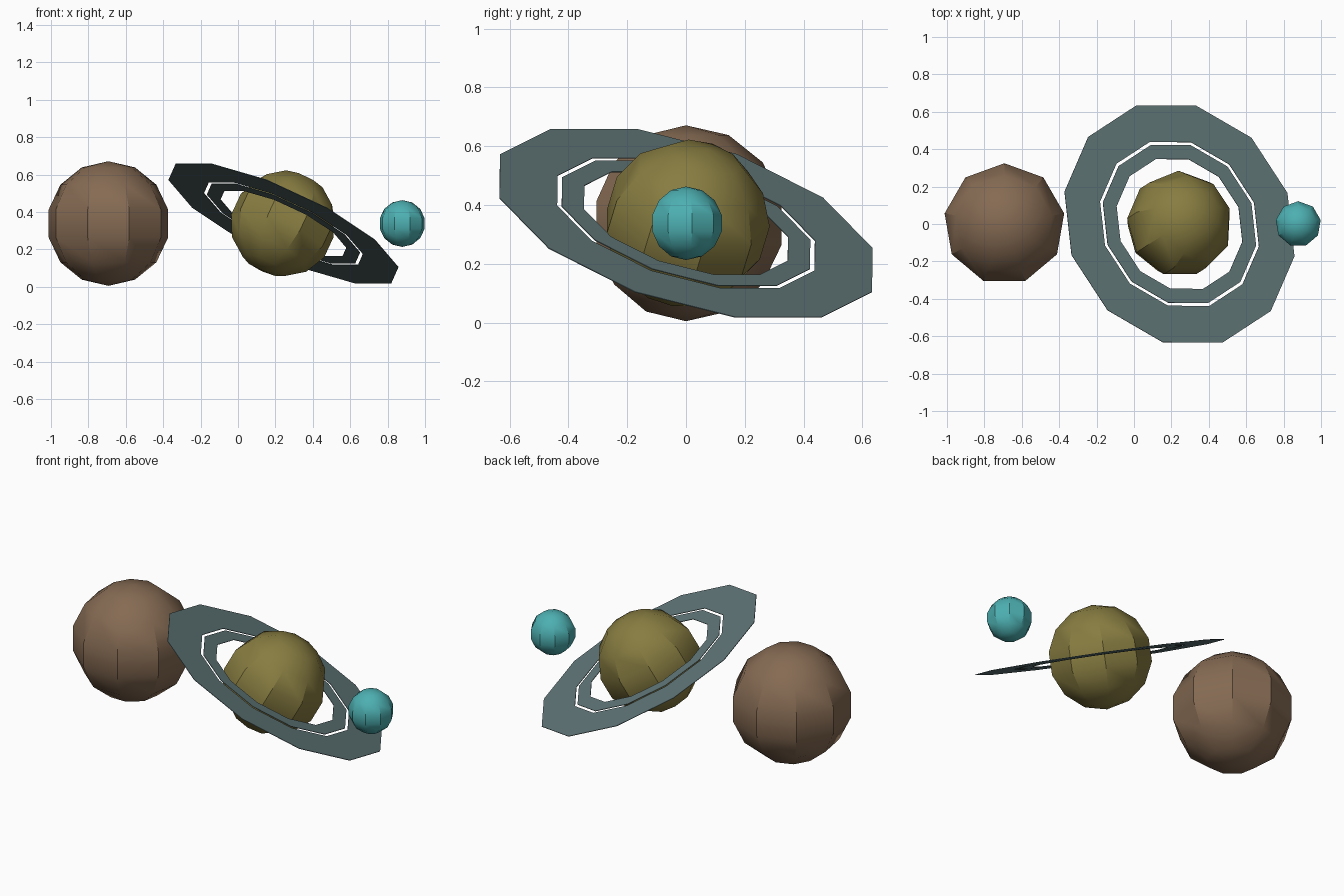
import bpy, bmesh, math

cube = bpy.data.objects.get("Cube")
if cube:
    bpy.data.objects.remove(cube, do_unlink=True)

TILT = (math.radians(-15.4), math.radians(25), 0)   # shared by ringed planet and its rings
CENTRE = (0.243, 0, 0.338)


def material(name, rgb):
    m = bpy.data.materials.new(name)
    m.use_nodes = True
    m.diffuse_color = (*rgb, 1)
    m.node_tree.nodes["Principled BSDF"].inputs["Base Color"].default_value = (*rgb, 1)
    return m


brown = material("brown", (0.235, 0.145, 0.086))
gold = material("olive_gold", (0.245, 0.203, 0.053))
teal = material("teal", (0.074, 0.43, 0.44))
slate = material("slate_grey", (0.118, 0.182, 0.188))


def planet(name, location, radius, mat, rotation=(0, 0, 0)):
    """Low-poly ball whose steep edges stay sharp."""
    bpy.ops.mesh.primitive_uv_sphere_add(segments=9, ring_count=7, radius=radius,
                                         location=location, rotation=rotation)
    ob = bpy.context.object
    ob.name = name
    ob.data.materials.append(mat)
    bpy.ops.object.shade_smooth_by_angle(angle=math.radians(30))
    return ob


def flat_ring(name, inner, outer, mat, sides=12, thickness=0.003):
    """Thin twelve-sided washer, tilted with the planet."""
    bm = bmesh.new()
    loops = []
    for r, z in ((inner, -1), (outer, -1), (outer, 1), (inner, 1)):
        loop = []
        for i in range(sides):
            a = 2 * math.pi * (i + 0.49) / sides
            loop.append(bm.verts.new((r * math.cos(a), r * math.sin(a), z * thickness / 2)))
        loops.append(loop)
    for k in range(4):
        a, b = loops[k], loops[(k + 1) % 4]
        for i in range(sides):
            j = (i + 1) % sides
            bm.faces.new((a[i], a[j], b[j], b[i]))
    bmesh.ops.recalc_face_normals(bm, faces=bm.faces)
    me = bpy.data.meshes.new(name)
    bm.to_mesh(me)
    bm.free()
    me.materials.append(mat)
    ob = bpy.data.objects.new(name, me)
    ob.location, ob.rotation_euler = CENTRE, TILT
    bpy.context.collection.objects.link(ob)
    return ob


# Three planets in a row
planet("large_planet", (-0.693, 0, 0.338), 0.333, brown)
planet("ringed_planet", CENTRE, 0.285, gold, TILT)
planet("small_planet", (0.878, 0, 0.338), 0.125, teal)

# Two concentric rings with a narrow gap
flat_ring("inner_ring", 0.372, 0.453, slate)
flat_ring("outer_ring", 0.470, 0.680, slate)
